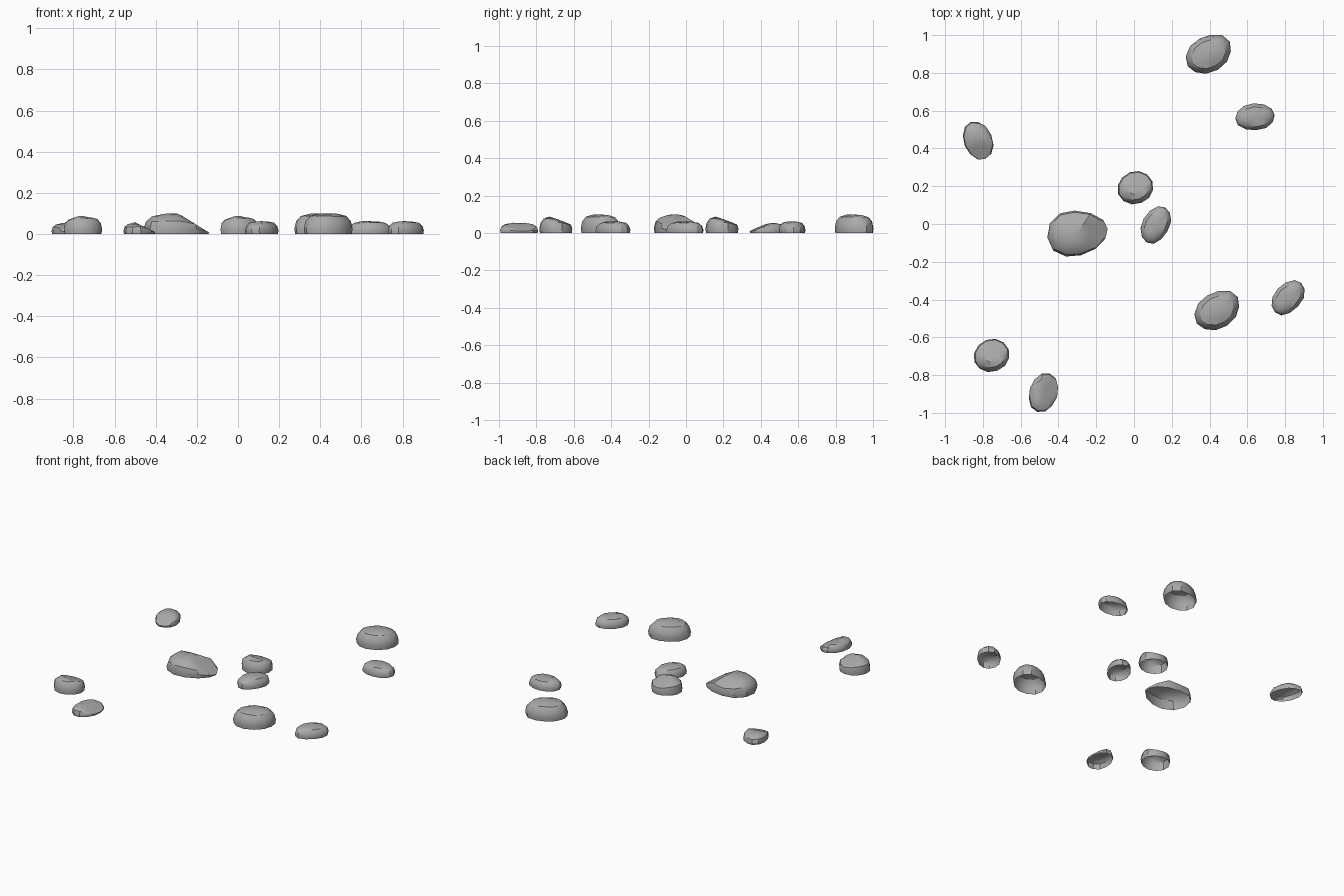
import bpy, bmesh, random
from math import cos, sin, pi, radians

cube = bpy.data.objects.get("Cube")
if cube:
    bpy.data.objects.remove(cube, do_unlink=True)

stone_grey = bpy.data.materials.new("stone_grey")
stone_grey.use_nodes = True
colour = (0.4, 0.4, 0.4, 1)
stone_grey.diffuse_color = colour
stone_grey.node_tree.nodes["Principled BSDF"].inputs["Base Color"].default_value = colour

# Domed profile: radius and height fractions, from the ground up
PROFILE = [(0.97, 0), (1, 0.27), (0.93, 0.62), (0.74, 0.87), (0.4, 0.98)]
SIDES = 12


def stone(name, centre, half_size, angle, height, seed, taper=0, chips=()):
    """Open-bottomed pebble; each chip (direction, height, slope) planes its top."""
    rng = random.Random(seed)
    a, b = half_size
    turn = radians(angle)
    wobble = [rng.uniform(0.97, 1.02) for _ in range(SIDES)]

    def place(u, v, z):
        v *= 1 - taper * u
        x = u * a * cos(turn) - v * b * sin(turn)
        y = u * a * sin(turn) + v * b * cos(turn)
        for direction, top, slope in chips:
            d = radians(direction)
            z = max(0, min(z, top - slope * (x * cos(d) + y * sin(d))))
        return x, y, z

    bm = bmesh.new()
    rings = []
    for r, h in PROFILE:
        ring = []
        for i, w in enumerate(wobble):
            t = 2 * pi * i / SIDES
            k = r * w
            lift = rng.uniform(0.96, 1.02)
            ring.append(bm.verts.new(place(k * cos(t), k * sin(t), h * height * lift)))
        rings.append(ring)
    crown = bm.verts.new(place(0, 0, height))
    for i in range(SIDES):
        j = (i + 1) % SIDES
        for low, high in zip(rings, rings[1:]):
            bm.faces.new((low[i], low[j], high[j], high[i]))
        bm.faces.new((rings[-1][i], rings[-1][j], crown))
    bmesh.ops.recalc_face_normals(bm, faces=bm.faces)
    if crown.normal.z < 0:
        bmesh.ops.reverse_faces(bm, faces=bm.faces)
    mesh = bpy.data.meshes.new(name)
    bm.to_mesh(mesh)
    bm.free()
    mesh.materials.append(stone_grey)
    obj = bpy.data.objects.new(name, mesh)
    obj.location = (*centre, 0)
    bpy.context.collection.objects.link(obj)
    bpy.ops.object.select_all(action="DESELECT")
    obj.select_set(True)
    bpy.context.view_layer.objects.active = obj
    bpy.ops.object.shade_smooth_by_angle(angle=radians(32))


# Large egg-shaped stone sloping down to its narrow end
stone("large_stone", (-0.297, -0.048), (0.163, 0.122), 8, 0.1, 1, 0.22,
      [(0, 0.104, 0.62), (90, 0.115, 0.6)])

# Round, flat-topped stones
for side, centre, angle in (("back", (0.395, 0.9), 30), ("front", (0.44, -0.457), 33)):
    stone("round_stone_" + side, centre, (0.128, 0.097), angle, 0.099, 2)

# Flat oval pebbles
for side, centre, angle in (("back", (0.64, 0.567), 5), ("middle", (0.115, -0.005), 62),
                            ("left", (0.815, -0.39), 48)):
    stone("oval_pebble_" + side, centre, (0.107, 0.072), angle, 0.062, 3)

# Blocky stones with a sloping back
for side, centre in (("middle", (0.008, 0.193)), ("right", (-0.753, -0.695))):
    stone("blocky_stone_" + side, centre, (0.097, 0.088), 20, 0.09, 4, 0,
          [(80, 0.074, 0.38), (190, 0.1, 0.45)])

# Low wedge-shaped pebbles
stone("wedge_pebble_back", (-0.825, 0.442), (0.107, 0.075), 112, 0.054, 5, 0,
      [(-80, 0.051, 0.4)])
stone("wedge_pebble_front", (-0.48, -0.893), (0.107, 0.076), 72, 0.056, 6, 0,
      [(0, 0.047, 0.48)])
